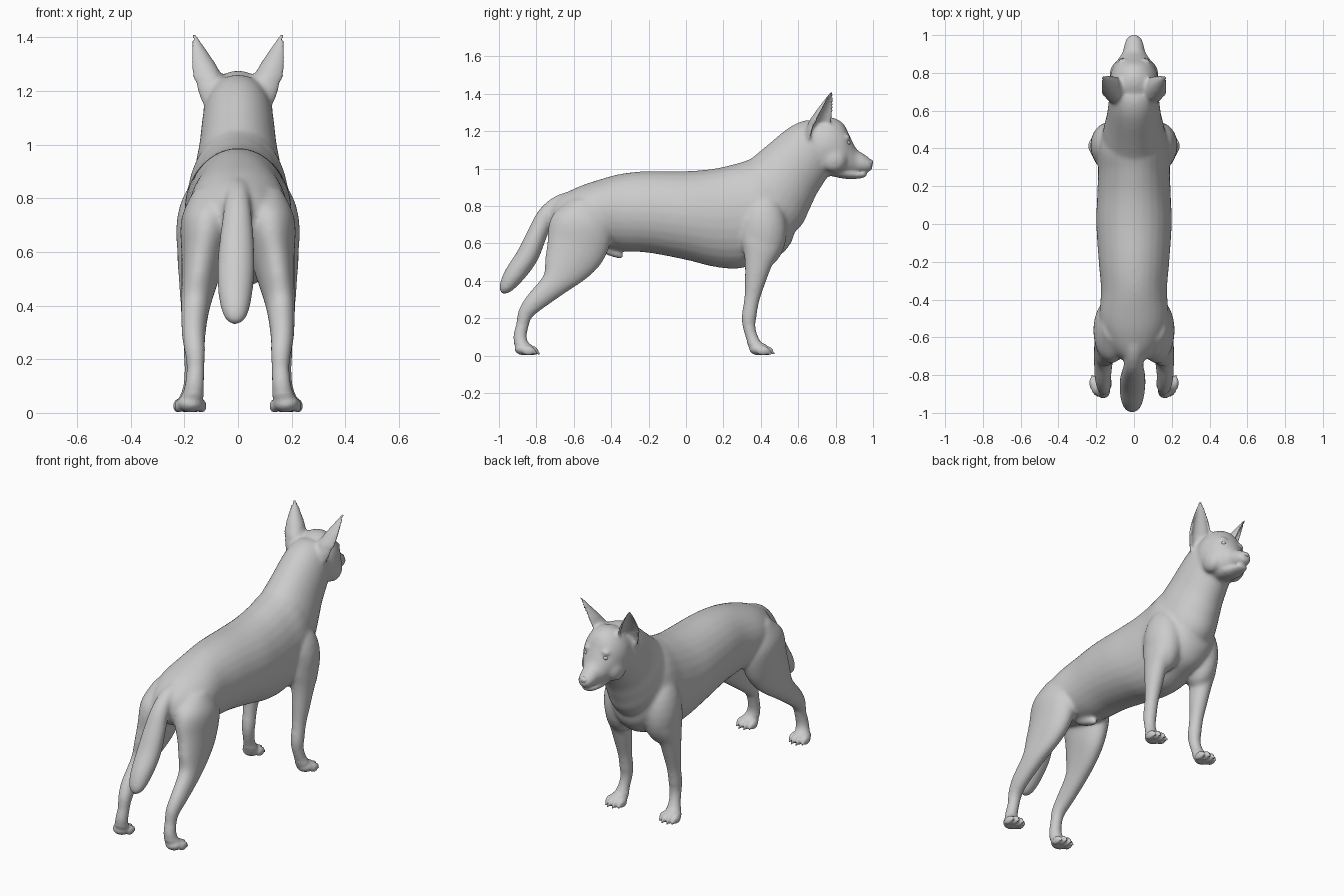
import bpy, bmesh
from math import sin, cos, pi
from mathutils import Vector, Matrix

bm = bmesh.new()


def skin(rings):
    loops = [[bm.verts.new(p) for p in r] for r in rings]
    n = len(loops[0])
    for a, b in zip(loops, loops[1:]):
        for i in range(n):
            bm.faces.new((a[i], a[(i + 1) % n], b[(i + 1) % n], b[i]))
    bm.faces.new(loops[0])
    bm.faces.new(loops[-1])


def spline(keys, steps=5):
    k = [keys[0]] + list(keys) + [keys[-1]]
    out = []
    for i in range(1, len(k) - 2):
        for s in range(steps):
            t = s / steps
            out.append([0.5 * (2 * b + (c - a) * t + (2*a - 5*b + 4*c - d) * t*t + (3*b - a - 3*c + d) * t**3)
                        for a, b, c, d in zip(*k[i - 1:i + 3])])
    return out + [list(keys[-1])]


def tube(keys, side=1, upright=False, n=28):
    """Loft ellipses; each key is x, y, z, half width, half depth."""
    pts = spline(keys)
    rings = []
    for i, (x, y, z, rx, rd) in enumerate(pts):
        a, b = pts[max(i - 1, 0)], pts[min(i + 1, len(pts) - 1)]
        tan = Vector((0, b[1] - a[1], b[2] - a[2])).normalized()
        d = Vector((0, 0, 1)) if upright else tan.cross(Vector((1, 0, 0)))
        rings.append([Vector((side * (x + rx * cos(2*pi*j/n)), y, z)) + d * rd * sin(2*pi*j/n)
                      for j in range(n)])
    skin(rings)


def blob(c, r, rot=0, target=None):
    m = Matrix.Translation(c) @ Matrix.Rotation(rot, 4, 'X') @ Matrix.Diagonal((*r, 1))
    bmesh.ops.create_uvsphere(target or bm, u_segments=20, v_segments=12, radius=1, matrix=m)


# torso: y, top, bottom, half width
torso = [(-.735, .77, .71, .03), (-.69, .84, .65, .10), (-.6, .892, .62, .155), (-.5, .93, .59, .183),
         (-.35, .972, .56, .175), (-.2, .987, .55, .187), (0, .987, .512, .2), (.15, 1.0, .475, .195),
         (.28, 1.03, .465, .19), (.4, 1.06, .5, .19), (.5, 1.0, .535, .165), (.56, .86, .6, .11),
         (.58, .78, .66, .05)]
tube([(0, y, (t + b) / 2, w, (t - b) / 2) for y, t, b, w in torso], upright=True)

# neck
tube([(0, .33, .72, .16, .19), (0, .43, .83, .17, .23), (0, .495, .91, .16, .21),
      (0, .56, .99, .145, .187), (0, .67, 1.11, .13, .16), (0, .74, 1.16, .11, .12)])

# skull and upper muzzle
tube([(0, .66, 1.13, .10, .11), (0, .72, 1.12, .127, .15), (0, .78, 1.118, .127, .157),
      (0, .84, 1.1, .107, .143), (0, .875, 1.07, .082, .105), (0, .91, 1.04, .06, .067),
      (0, .95, 1.028, .05, .05), (0, .982, 1.02, .037, .034), (0, .996, 1.02, .018, .018)], upright=True)

# lower jaw
tube([(0, .76, 1.0, .07, .035), (0, .85, .98, .06, .035), (0, .92, .968, .043, .022),
      (0, .955, .972, .032, .016), (0, .966, .973, .015, .008)])

# tail
tube([(0, -.56, .84, .05, .05), (0, -.67, .828, .042, .036), (-.002, -.745, .755, .052, .048),
      (-.005, -.8, .64, .065, .055), (-.008, -.85, .53, .07, .06), (-.01, -.92, .43, .062, .055),
      (-.01, -.965, .365, .045, .038), (-.01, -.988, .338, .02, .016)])

# belly sheath
tube([(0, -.48, .60, .03, .03), (0, -.41, .565, .032, .03), (0, -.36, .54, .024, .022),
      (0, -.333, .527, .01, .01)])

front_leg = [(.14, .40, .74, .075, .12), (.158, .405, .6, .068, .11), (.165, .388, .5, .056, .077),
             (.165, .37, .4, .049, .057), (.165, .352, .3, .039, .042), (.165, .337, .21, .038, .041),
             (.165, .336, .165, .035, .036), (.17, .348, .11, .034, .033), (.177, .372, .05, .042, .036),
             (.178, .38, .03, .035, .03)]
hind_leg = [(.09, -.54, .83, .075, .08), (.112, -.555, .72, .1, .165), (.128, -.585, .585, .083, .165),
            (.147, -.645, .47, .064, .125), (.16, -.705, .383, .053, .076), (.165, -.81, .285, .044, .055),
            (.16, -.858, .225, .039, .042), (.158, -.873, .17, .034, .035), (.163, -.888, .1, .037, .037),
            (.172, -.875, .05, .042, .036), (.174, -.868, .03, .035, .03)]

for s in (1, -1):
    # legs and shoulder muscle
    tube(front_leg, s)
    tube(hind_leg, s)
    blob((s * .132, .415, .67), (.1, .125, .2))
    # paws with four toes and claws
    for x, y in ((.182, .395), (.177, -.86)):
        blob((s * x, y - .005, .036), (.05, .052, .034))
        for dx, dy in ((-.043, .018), (-.016, .036), (.016, .036), (.043, .018)):
            blob((s * (x + dx), y + dy, .026), (.0165, .036, .025))
            blob((s * (x + dx), y + dy + .034, .014), (.006, .014, .009), -.4)
    # brow and cheek
    blob((s * .055, .852, 1.165), (.032, .025, .02))
    blob((s * .085, .79, 1.05), (.045, .07, .07))
    # cupped ear opening forward and outward
    base, tip = Vector((s * .1, .70, 1.15)), Vector((s * .169, .785, 1.412))
    across, out = Vector((s * .7, -.7, .1)), Vector((s * .7, .7, 0))
    rings = []
    for t, w, d in ((0, .06, .085), (.2, .066, .095), (.4, .062, .085), (.6, .049, .062),
                    (.8, .03, .036), (.93, .016, .02), (1, .008, .012)):
        c = base.lerp(tip, t)
        arc = [(cos(pi*i/12) * w, -sin(pi*i/12) * d) for i in range(13)]
        arc += [(-cos(pi*i/12) * w * .78, -sin(pi*i/12) * d * .5) for i in range(13)]
        rings.append([c + across * u + out * v for u, v in arc])
    skin(rings)

# fuse all parts into one skin
bmesh.ops.recalc_face_normals(bm, faces=bm.faces)
mesh = bpy.data.meshes.new("dog_body")
bm.to_mesh(mesh)
bm.free()
dog = bpy.data.objects.new("dog_body", mesh)
bpy.context.collection.objects.link(dog)
rem = dog.modifiers.new("fuse", 'REMESH')
rem.mode = 'VOXEL'
rem.voxel_size = .008
dg = bpy.context.evaluated_depsgraph_get()
dog.data = bpy.data.meshes.new_from_object(dog.evaluated_get(dg))
dog.modifiers.clear()

# relax the joins strongly, keep toes, ears and muzzle crisp
soft = dog.vertex_groups.new(name="soft")
fine, broad = [], []
for v in dog.data.vertices:
    x, y, z = v.co
    crisp = z < .075 or y > .86 or (z > 1.24 and abs(x) > .08)
    (fine if crisp else broad).append(v.index)
soft.add(fine, .06, 'REPLACE')
soft.add(broad, 1, 'REPLACE')
sm = dog.modifiers.new("relax", 'SMOOTH')
sm.factor = .5
sm.iterations = 28
sm.vertex_group = "soft"
dog.data.polygons.foreach_set("use_smooth", [True] * len(dog.data.polygons))


def small_part(name, c, r):
    b = bmesh.new()
    blob(c, r, 0, b)
    for f in b.faces:
        f.smooth = True
    me = bpy.data.meshes.new(name)
    b.to_mesh(me)
    b.free()
    bpy.context.collection.objects.link(bpy.data.objects.new(name, me))


# eyes and nose
small_part("nose", (0, .982, 1.033), (.026, .019, .018))
small_part("right_eye", (.062, .862, 1.138), (.017, .017, .014))
small_part("left_eye", (-.062, .862, 1.138), (.017, .017, .014))
